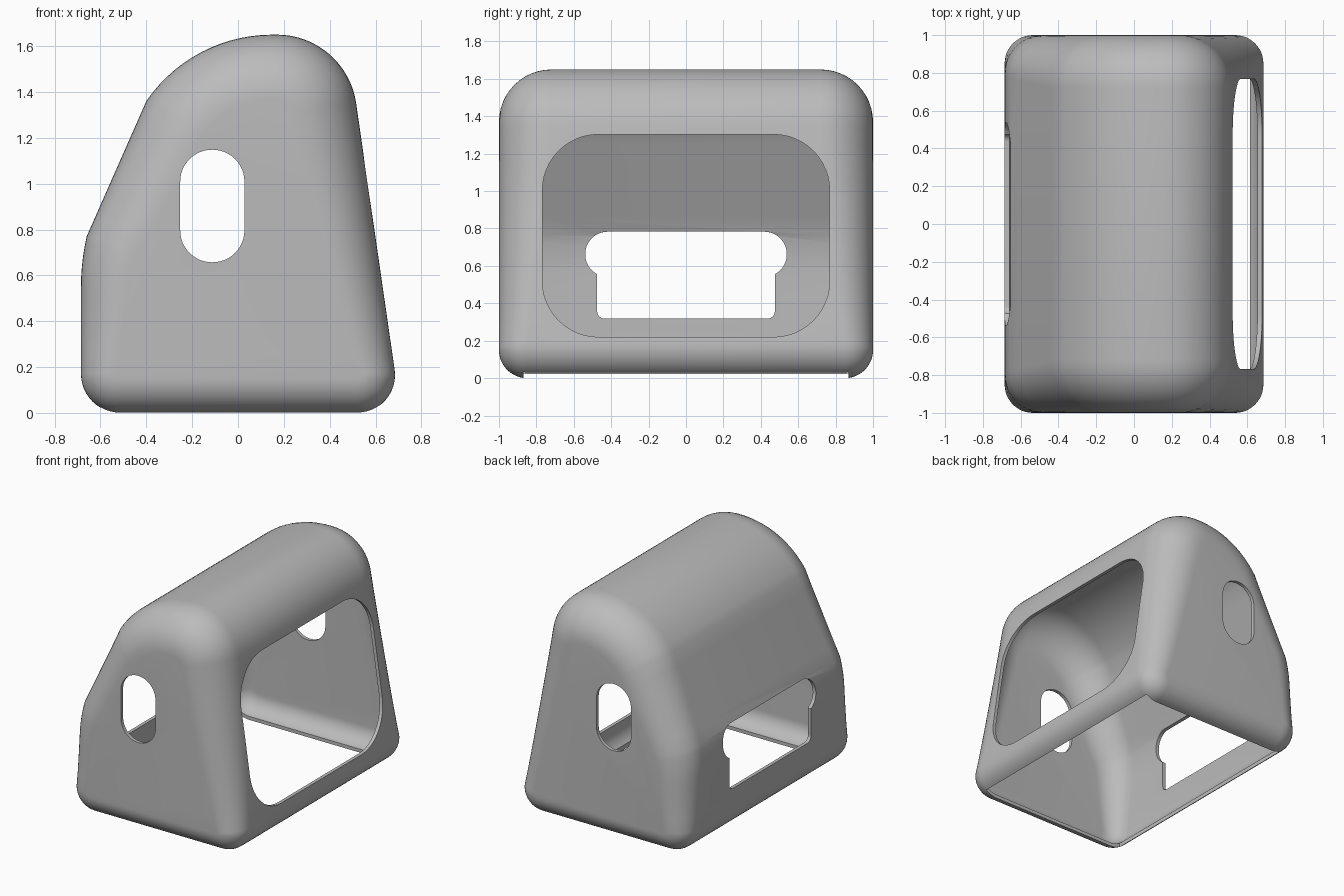
import bpy, bmesh, math

if "Cube" in bpy.data.objects:
    bpy.data.objects.remove(bpy.data.objects["Cube"])

WALL = 0.025


def arc(cx, cz, r, a0, a1, n):
    """Points on an arc, angles in degrees."""
    return [(cx + r * math.cos(math.radians(a0 + (a1 - a0) * i / n)),
             cz + r * math.sin(math.radians(a0 + (a1 - a0) * i / n))) for i in range(n + 1)]


def line(p, q, n):
    """Points strictly between p and q."""
    return [(p[0] + (q[0] - p[0]) * i / n, p[1] + (q[1] - p[1]) * i / n) for i in range(1, n)]


def rounded_rect(a0, a1, b0, b1, r):
    pts = []
    for ca, cb, s in ((a1 - r, b1 - r, 0), (a0 + r, b1 - r, 90), (a0 + r, b0 + r, 180), (a1 - r, b0 + r, 270)):
        pts += arc(ca, cb, r, s, s + 90, 12)
    return [p for i, p in enumerate(pts) if math.dist(p, pts[i - 1]) > 1e-5]


# Side profile, counter-clockwise in x and z
low_right = arc(0.52, 0.165, 0.165, -90, 8.3, 12)
top_right = arc(0.17, 1.301, 0.349, 8.3, 90, 16)
top_left = arc(0.15, 0.983, 0.667, 90, 145.5, 14)
belly = arc(0.295, 0.55, 0.98, 167, 180, 5)
low_left = arc(-0.515, 0.17, 0.17, 180, 270, 12)
profile = (low_right + line(low_right[-1], top_right[0], 10) + top_right + top_left
           + line(top_left[-1], belly[0], 6) + belly + line(belly[-1], low_left[0], 4) + low_left)


def miters(pts):
    """Inward offset direction at each profile point."""
    out = []
    for i, p in enumerate(pts):
        a, b = pts[i - 1], pts[(i + 1) % len(pts)]
        l1, l2 = math.dist(a, p), math.dist(p, b)
        n1 = (-(p[1] - a[1]) / l1, (p[0] - a[0]) / l1)
        n2 = (-(b[1] - p[1]) / l2, (b[0] - p[0]) / l2)
        k = 1 + n1[0] * n2[0] + n1[1] * n2[1]
        out.append(((n1[0] + n2[0]) / k, (n1[1] + n2[1]) / k))
    return out


def end_radius(z):
    """End rounding grows from the base to the roof."""
    t = min(max((z - 0.17) / 1.15, 0), 1)
    return 0.15 + 0.13 * t ** 0.8


def add_skin(bm, th, steps=12):
    """Closed rounded skin, offset inward by th."""
    dirs = miters(profile)
    rings = []
    angles = [math.pi / 2 * i / steps for i in range(steps + 1)]
    for side, seq in ((-1, angles[::-1]), (1, angles)):
        for t in seq:
            ring = []
            for (x, z), (dx, dz) in zip(profile, dirs):
                r = end_radius(z)
                d = r - (r - th) * math.cos(t)
                y = side * (1 - r + (r - th) * math.sin(t))
                ring.append(bm.verts.new((x + dx * d, y, z + dz * d)))
            rings.append(ring)
    n = len(profile)
    faces = [bm.faces.new(rings[0]), bm.faces.new(rings[-1][::-1])]
    for a, b in zip(rings, rings[1:]):
        for i in range(n):
            j = (i + 1) % n
            faces.append(bm.faces.new((a[i], b[i], b[j], a[j])))
    bmesh.ops.recalc_face_normals(bm, faces=faces)
    if th > 0:
        bmesh.ops.reverse_faces(bm, faces=faces)


def make_object(name, bm):
    me = bpy.data.meshes.new(name)
    bm.to_mesh(me)
    bm.free()
    ob = bpy.data.objects.new(name, me)
    bpy.context.collection.objects.link(ob)
    return ob


def cut(target, name, pts, axis, lo, hi):
    """Cut an outline through the target along the x, y or z axis."""
    place = {'x': lambda a, b, d: (d, a, b), 'y': lambda a, b, d: (a, d, b), 'z': lambda a, b, d: (a, b, d)}[axis]
    bm = bmesh.new()
    v0 = [bm.verts.new(place(a, b, lo)) for a, b in pts]
    v1 = [bm.verts.new(place(a, b, hi)) for a, b in pts]
    bm.faces.new(v0)
    bm.faces.new(v1)
    for i in range(len(pts)):
        j = (i + 1) % len(pts)
        bm.faces.new((v0[i], v0[j], v1[j], v1[i]))
    bmesh.ops.recalc_face_normals(bm, faces=bm.faces)
    cutter = make_object(name, bm)
    cutter.hide_render = True
    mod = target.modifiers.new(name, 'BOOLEAN')
    mod.operation, mod.solver, mod.object = 'DIFFERENCE', 'EXACT', cutter
    bpy.context.view_layer.objects.active = target
    bpy.ops.object.modifier_apply(modifier=mod.name)
    bpy.data.objects.remove(cutter)


# Hollow housing: outer and inner skin
bm = bmesh.new()
add_skin(bm, 0)
add_skin(bm, WALL)
housing = make_object("housing_shell", bm)
grey = bpy.data.materials.new("light_grey")
grey.diffuse_color = (0.5, 0.5, 0.5, 1)
grey.use_nodes = True
grey.node_tree.nodes["Principled BSDF"].inputs["Base Color"].default_value = grey.diffuse_color
housing.data.materials.append(grey)

# Open base, large window, end slots
cut(housing, "base_opening", [(-0.6, -0.87), (0.615, -0.87), (0.615, 0.87), (-0.6, 0.87)], 'z', -0.2, 0.07)
cut(housing, "large_window", rounded_rect(-0.768, 0.768, 0.22, 1.303, 0.3), 'x', 0.35, 1.2)
cut(housing, "end_slots", rounded_rect(-0.252, 0.028, 0.657, 1.148, 0.139), 'y', -1.2, 1.2)

# Rear slot: wide round-ended top over a narrower rectangle
half = arc(0.435, 0.3575, 0.04, -90, 0, 6) + arc(0.418, 0.662, 0.121, -62, 90, 16)
slot = half + [(-y, z) for y, z in half[::-1]]
cut(housing, "rear_slot", slot, 'x', -1.2, -0.45)

bpy.ops.object.select_all(action='DESELECT')
housing.select_set(True)
bpy.context.view_layer.objects.active = housing
bpy.ops.object.shade_smooth_by_angle(angle=math.radians(30))
